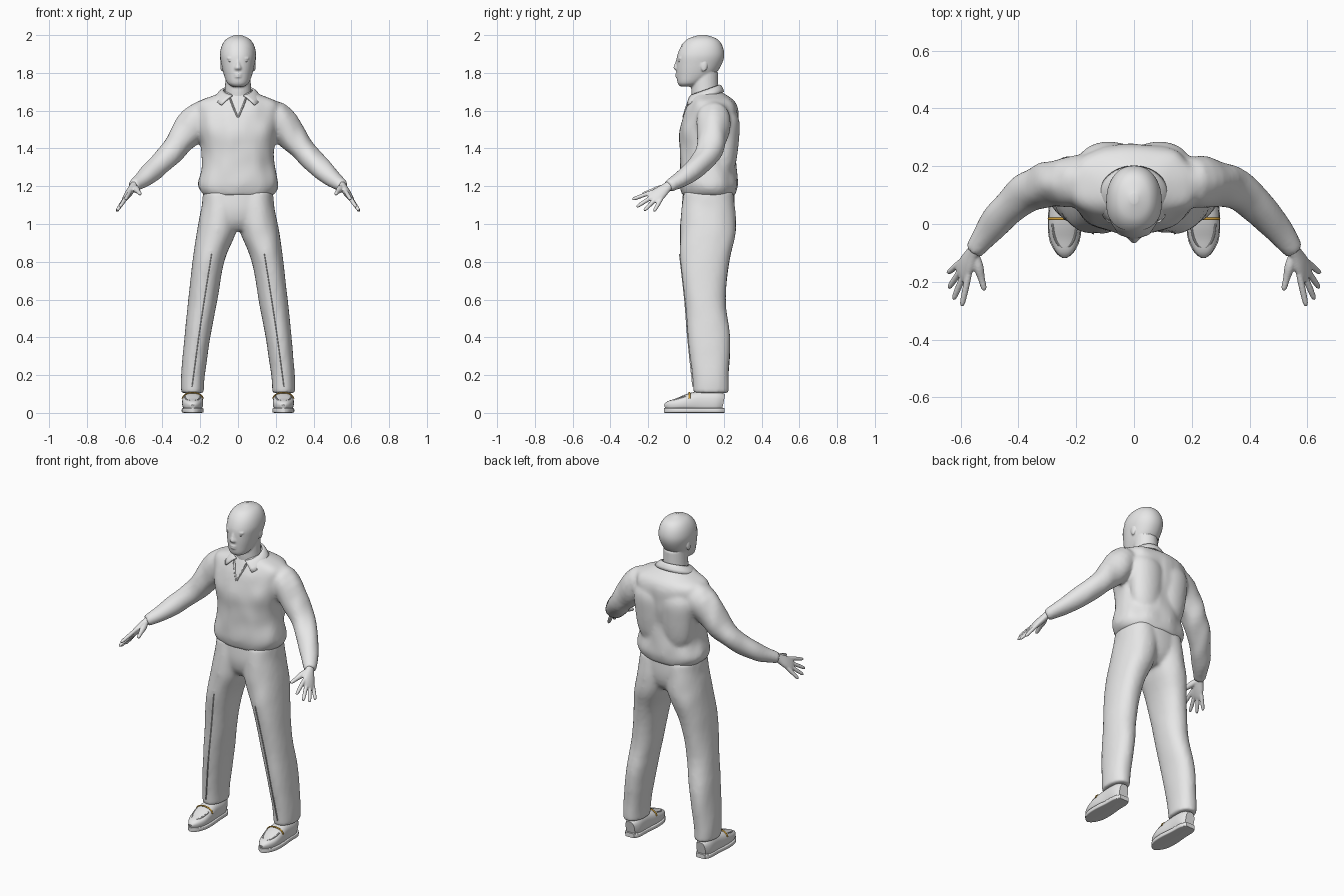
import bpy, bmesh, math
from mathutils import Vector, noise

cube = bpy.data.objects.get("Cube")
if cube:
    bpy.data.objects.remove(cube, do_unlink=True)


def material(name, rgb):
    m = bpy.data.materials.new(name)
    m.use_nodes = True
    m.diffuse_color = (*rgb, 1)
    m.node_tree.nodes["Principled BSDF"].inputs["Base Color"].default_value = (*rgb, 1)
    return m


GREY = material("light_grey", (0.8, 0.8, 0.8))
GOLD = material("buckle_gold", (0.6, 0.33, 0.04))
X, Y, Z = Vector((1, 0, 0)), Vector((0, 1, 0)), Vector((0, 0, 1))


def refine(stations, steps):
    """Smooth curve through the stations (x, y, z, radius_u, radius_v)."""
    out, last = [], len(stations) - 1
    for i in range(last):
        a, b, c, d = (stations[max(0, min(last, i + k))] for k in (-1, 0, 1, 2))
        for s in range(steps):
            t = s / steps
            out.append([q + t / 2 * (r - p + t * (2*p - 5*q + 4*r - w + t * (3*q - p - 3*r + w)))
                        for p, q, r, w in zip(a, b, c, d)])
    return out + [list(stations[-1])]


def loft(bm, stations, ref, side=1, power=2, steps=4, sides=28, wrinkle=0):
    """Closed tube of superellipse sections; ref sets the first section axis."""
    st = refine(stations, steps)
    mid = [Vector((p[0] * side, p[1], p[2])) for p in st]
    ref = Vector((ref.x * side, ref.y, ref.z))
    rings = []
    for i, p in enumerate(st):
        t = (mid[min(i + 1, len(mid) - 1)] - mid[max(i - 1, 0)]).normalized()
        if abs(t.z) > 0.45 and ref.x ** 2 == 1:
            t = Z  # upright parts keep level sections
        u = (ref - t * ref.dot(t)).normalized()
        v = t.cross(u)
        ring = []
        for k in range(sides):
            a = 2 * math.pi * k / sides
            c, s = math.cos(a), math.sin(a)
            o = u * math.copysign(abs(c) ** (2 / power), c) * max(p[3], 0.002)
            o += v * math.copysign(abs(s) ** (2 / power), s) * max(p[4], 0.002)
            if wrinkle:
                o *= 1 + wrinkle * noise.noise(Vector(((mid[i] + o).x * 14, o.y * 14, mid[i].z * 9)))
            ring.append(bm.verts.new(mid[i] + o))
        rings.append(ring)
    for r, n in zip(rings, rings[1:]):
        for k in range(sides):
            j = (k + 1) % sides
            bm.faces.new((r[k], r[j], n[j], n[k]))
    bm.faces.new(rings[0])
    bm.faces.new(rings[-1])


def ball(bm, centre, radii):
    made = bmesh.ops.create_uvsphere(bm, u_segments=16, v_segments=10, radius=1)["verts"]
    bmesh.ops.scale(bm, vec=radii, verts=made)
    bmesh.ops.translate(bm, vec=centre, verts=made)


def make(name, bm, mat=GREY, voxel=0, smooth=4, thick=0):
    """Turn a bmesh into an object, optionally fused into one skin."""
    bmesh.ops.recalc_face_normals(bm, faces=bm.faces)
    me = bpy.data.meshes.new(name)
    bm.to_mesh(me)
    bm.free()
    me.materials.append(mat)
    ob = bpy.data.objects.new(name, me)
    bpy.context.collection.objects.link(ob)
    bpy.ops.object.select_all(action="DESELECT")
    ob.select_set(True)
    bpy.context.view_layer.objects.active = ob
    bpy.ops.object.shade_smooth_by_angle(angle=math.radians(45))
    if voxel:
        m = ob.modifiers.new("fuse", "REMESH")
        m.mode, m.voxel_size, m.use_smooth_shade = "VOXEL", voxel, True
        m = ob.modifiers.new("soften", "SMOOTH")
        m.factor, m.iterations = 0.5, smooth
    if thick:
        m = ob.modifiers.new("thickness", "SOLIDIFY")
        m.thickness, m.offset = thick, 0


SIDES = {"left": 1, "right": -1}

# Shirt: bloused torso, shoulder-blade folds and sleeves fused together
bm = bmesh.new()
loft(bm, [(0, .12, 1.15, .18, .138), (0, .12, 1.17, .198, .146), (0, .12, 1.21, .212, .153),
          (0, .117, 1.3, .194, .149), (0, .116, 1.4, .193, .15), (0, .121, 1.5, .212, .153),
          (0, .135, 1.59, .222, .142), (0, .138, 1.645, .212, .12), (0, .125, 1.68, .13, .092),
          (0, .11, 1.702, .072, .07)], X, power=2.3, sides=48, wrinkle=.05)
for s in SIDES.values():
    loft(bm, [(.07, .18, 1.22, .06, .05), (.082, .2, 1.32, .09, .064), (.085, .207, 1.45, .105, .074),
              (.088, .209, 1.55, .105, .073), (.09, .19, 1.63, .07, .05)], X, s)
    loft(bm, [(.1, .14, 1.572, .08, .085), (.2, .145, 1.554, .096, .09), (.285, .138, 1.464, .078, .08),
              (.36, .115, 1.374, .064, .07), (.43, .058, 1.303, .056, .06),
              (.49, -.008, 1.248, .047, .052), (.54, -.075, 1.21, .036, .038),
              (.555, -.095, 1.2, .032, .034)], Z, s, wrinkle=.12)
make("shirt", bm, voxel=.011)

# Collar: open band that folds down around the neck into two points
bm = bmesh.new()
rows = []
for j in range(5):
    f = j / 4
    row = []
    for k in range(37):
        start = 68 - 16 * f
        a = math.radians(-start + (180 + 2 * start) * k / 36)
        back = (math.sin(a) + 1) / 2
        tip = max(0, 1 - min(k, 36 - k) / 6)
        spread = 1 + .2 * f * tip
        row.append(bm.verts.new(((.076 + .042 * f) * math.cos(a) * spread,
                                 .1 + (.078 + .02 * f) * math.sin(a) * spread,
                                 1.678 + .056 * back - f * (.036 + .018 * tip) + .008 * math.sin(f * 3.1))))
    rows.append(row)
for r, n in zip(rows, rows[1:]):
    for k in range(36):
        bm.faces.new((r[k], r[k + 1], n[k + 1], n[k]))
make("collar", bm, thick=.009)

# Open neck edging
bm = bmesh.new()
for s in SIDES.values():
    loft(bm, [(.042, .022, 1.665, .008, .005), (.022, .002, 1.612, .007, .005),
              (.002, -.015, 1.565, .005, .004)], Y, s, sides=10)
make("neck_opening", bm)

# Trousers: pelvis and two legs fused together
bm = bmesh.new()
loft(bm, [(0, .115, .965, .07, .09), (0, .117, 1.01, .15, .125), (0, .118, 1.08, .19, .14),
          (0, .12, 1.18, .183, .135)], X, power=2.2, sides=40)
for s in SIDES.values():
    loft(bm, [(.241, .132, .105, .06, .093), (.238, .13, .2, .063, .097), (.215, .122, .4, .069, .113),
              (.186, .102, .6, .078, .108), (.157, .1, .8, .084, .13), (.119, .115, .94, .102, .147),
              (.1, .118, 1.02, .107, .146), (.092, .119, 1.1, .1, .14), (.09, .12, 1.17, .094, .131)],
         X, s, power=2.2, wrinkle=.03)
make("trousers", bm, voxel=.011, smooth=6)

# Pressed creases down the trouser fronts
bm = bmesh.new()
for s in SIDES.values():
    loft(bm, [(.14, -.033, .84, .002, .004), (.178, -.006, .6, .002, .004),
              (.208, .01, .4, .002, .004), (.243, .037, .14, .002, .004)], X, s, sides=8)
make("trouser_creases", bm)

# Head with neck, brow, nose, lips, chin and ears
HEAD = [(0, .008, 1.727, .03, .036), (0, .02, 1.745, .056, .064), (0, .05, 1.79, .075, .1),
        (0, .068, 1.845, .088, .119), (0, .077, 1.895, .094, .123), (0, .083, 1.945, .083, .106),
        (0, .087, 1.98, .057, .073), (0, .088, 2.0, .012, .015)]
bm = bmesh.new()
loft(bm, HEAD, X, power=2.15, sides=40)
loft(bm, [(0, .105, 1.6, .08, .07), (0, .1, 1.7, .07, .072), (0, .1, 1.8, .066, .07)], X)
loft(bm, [(0, -.038, 1.88, .008, .01), (0, -.046, 1.85, .01, .013),
          (0, -.052, 1.825, .018, .014), (0, -.044, 1.812, .013, .008)], X, sides=16)
for z, width in ((1.792, .024), (1.78, .021)):
    ball(bm, (0, -.042, z), (width, .015, .007))
ball(bm, (0, -.024, 1.748), (.028, .02, .017))
for s in SIDES.values():
    ball(bm, (.034 * s, -.028, 1.877), (.027, .015, .006))
    ball(bm, (.086 * s, .095, 1.838), (.008, .018, .032))
make("head", bm, voxel=.005, smooth=4)

# Close-cropped hair: a skin over the crown, cut along a sloping hairline
bm = bmesh.new()
loft(bm, [(x, y, z + .001, u + .002, v + .002) for x, y, z, u, v in HEAD], X, power=2.15, steps=8, sides=56)
bmesh.ops.bisect_plane(bm, geom=bm.verts[:] + bm.edges[:] + bm.faces[:],
                       plane_co=(0, 0, 1.925), plane_no=(0, .85, 1), clear_inner=True)
make("hair", bm)

bm = bmesh.new()
for s in SIDES.values():
    ball(bm, (.036 * s, -.034, 1.861), (.014, .008, .004))
make("eyes", bm)

# Hands: palm, fingers spread from the wrist, and thumb
wrist = Vector((.553, -.092, 1.202))
tips = [Vector(p) for p in ((.596, -.285, 1.13), (.625, -.262, 1.09),
                            (.641, -.222, 1.07), (.644, -.17, 1.066))]
for label, s in SIDES.items():
    bm = bmesh.new()
    span = tips[0] - tips[3]
    knuckle = wrist.lerp((tips[1] + tips[2]) / 2, .56)
    loft(bm, [(*wrist.lerp(knuckle, t), u, v) for t, u, v in
              ((-.3, .022, .02), (.1, .027, .02), (.5, .037, .02), (.85, .041, .016), (1.05, .034, .01))],
         span, s)
    for tip in tips:
        loft(bm, [(*wrist.lerp(tip, t), r, r) for t, r in
                  ((.42, .011), (.65, .0115), (.9, .01), (.98, .007), (1, .003))], Z, s, sides=12)
    thumb = Vector((.517, -.23, 1.158))
    loft(bm, [(*wrist.lerp(thumb, t), r, r) for t, r in
              ((.1, .014), (.4, .018), (.7, .0125), (.94, .01), (1, .004))], Z, s, sides=12)
    make(label + "_hand", bm, voxel=.0045, smooth=3)

# Shoes: thin sole, rounded upper, apron seam and a buckle strap
for label, s in SIDES.items():
    bm = bmesh.new()
    loft(bm, [(.24, -.117, .013, .008, .012), (.24, -.1, .013, .03, .013), (.24, -.055, .013, .053, .013),
              (.24, .015, .013, .058, .013), (.24, .1, .013, .051, .013), (.24, .17, .013, .048, .013),
              (.24, .203, .013, .03, .013)], X, s, power=7)
    make(label + "_sole", bm)
    bm = bmesh.new()
    loft(bm, [(.24, -.112, .03, .012, .014), (.24, -.09, .037, .034, .026), (.24, -.045, .044, .052, .034),
              (.24, .015, .054, .056, .048), (.24, .08, .058, .05, .058), (.24, .16, .058, .047, .058),
              (.24, .198, .052, .03, .046)], X, s, power=2.6)
    make(label + "_shoe", bm)
    arc = [math.pi * k / 12 for k in range(13)]
    bm = bmesh.new()
    loft(bm, [(.24 - .041 * math.cos(a), -.083 * math.sin(a), .088 - .025 * math.sin(a), .004, .004)
              for a in arc], Z, s, steps=2, sides=8)
    make(label + "_apron_seam", bm)
    bm = bmesh.new()
    loft(bm, [(.24 + .057 * math.cos(a), .018, .056 + .051 * math.sin(a) ** .7, .005, .004)
              for a in arc[1:-1]], Y, s, steps=2, sides=8)
    make(label + "_buckle", bm, GOLD)
